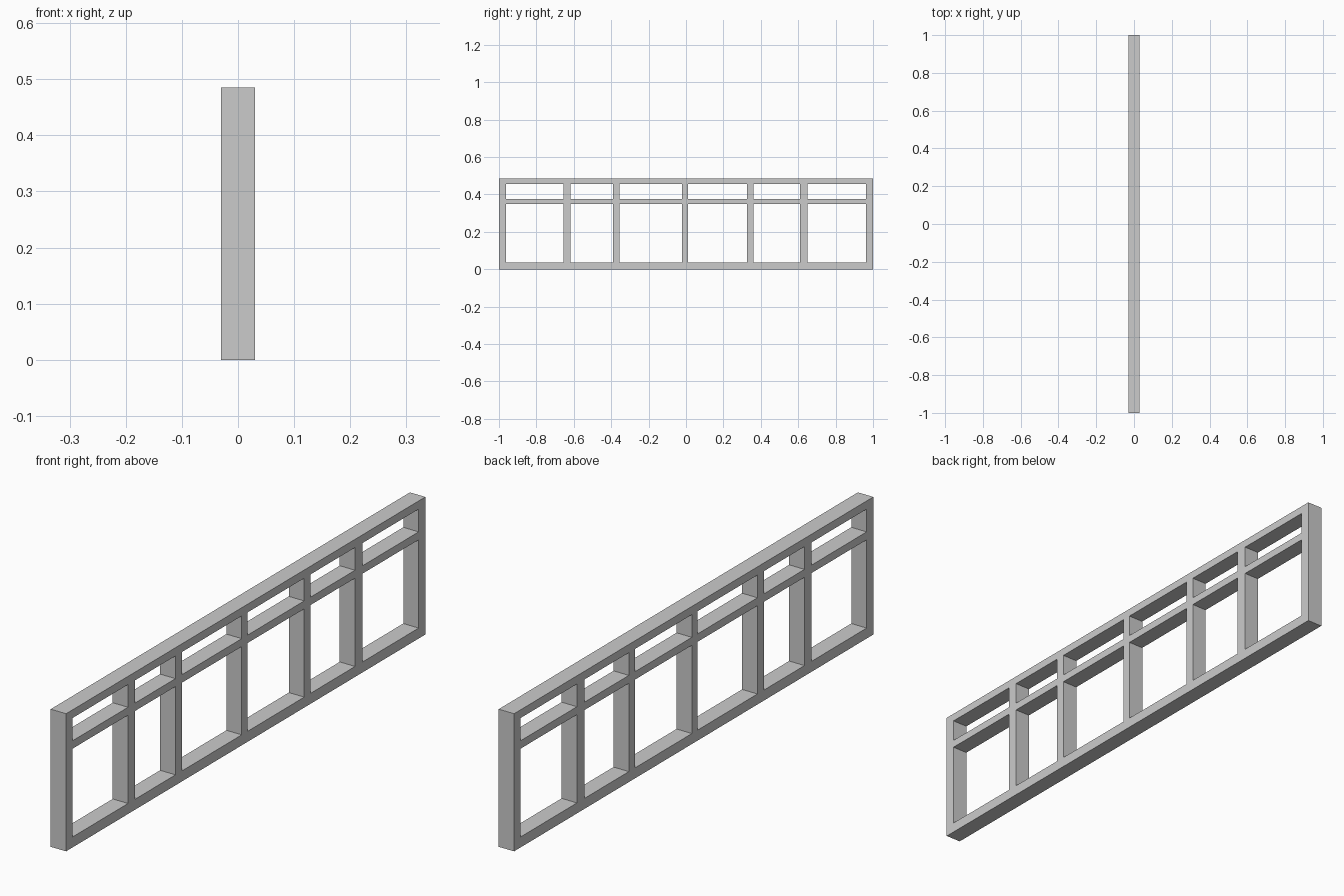
import bpy
import bmesh

cube = bpy.data.objects.get("Cube")
if cube:
    bpy.data.objects.remove(cube, do_unlink=True)

HALF_DEPTH = 0.03

# Alternating bar / opening boundaries along the length and the height
ys = [-1, -0.963, -0.655, -0.617, -0.391, -0.355, -0.022,
      0.01, 0.326, 0.361, 0.609, 0.65, 0.963, 1]
zs = [0, 0.037, 0.348, 0.376, 0.456, 0.485]

grey = bpy.data.materials.new("light grey")
grey.use_nodes = True
colour = (0.6, 0.6, 0.6, 1)
grey.diffuse_color = colour
grey.node_tree.nodes["Principled BSDF"].inputs["Base Color"].default_value = colour

# Flat lattice: every cell is solid except where both indices are odd
bm = bmesh.new()
grid = [[bm.verts.new((-HALF_DEPTH, y, z)) for z in zs] for y in ys]
for i in range(len(ys) - 1):
    for j in range(len(zs) - 1):
        is_opening = i % 2 == 1 and j % 2 == 1
        if not is_opening:
            bm.faces.new((grid[i][j], grid[i][j + 1],
                          grid[i + 1][j + 1], grid[i + 1][j]))

# Give the lattice its thickness as one closed solid
result = bmesh.ops.extrude_face_region(bm, geom=bm.faces[:], use_keep_orig=True)
moved = [v for v in result["geom"] if isinstance(v, bmesh.types.BMVert)]
bmesh.ops.translate(bm, verts=moved, vec=(2 * HALF_DEPTH, 0, 0))
bmesh.ops.recalc_face_normals(bm, faces=bm.faces[:])

mesh = bpy.data.meshes.new("window_frame")
bm.to_mesh(mesh)
bm.free()
mesh.materials.append(grey)
frame = bpy.data.objects.new("window_frame", mesh)
bpy.context.collection.objects.link(frame)
